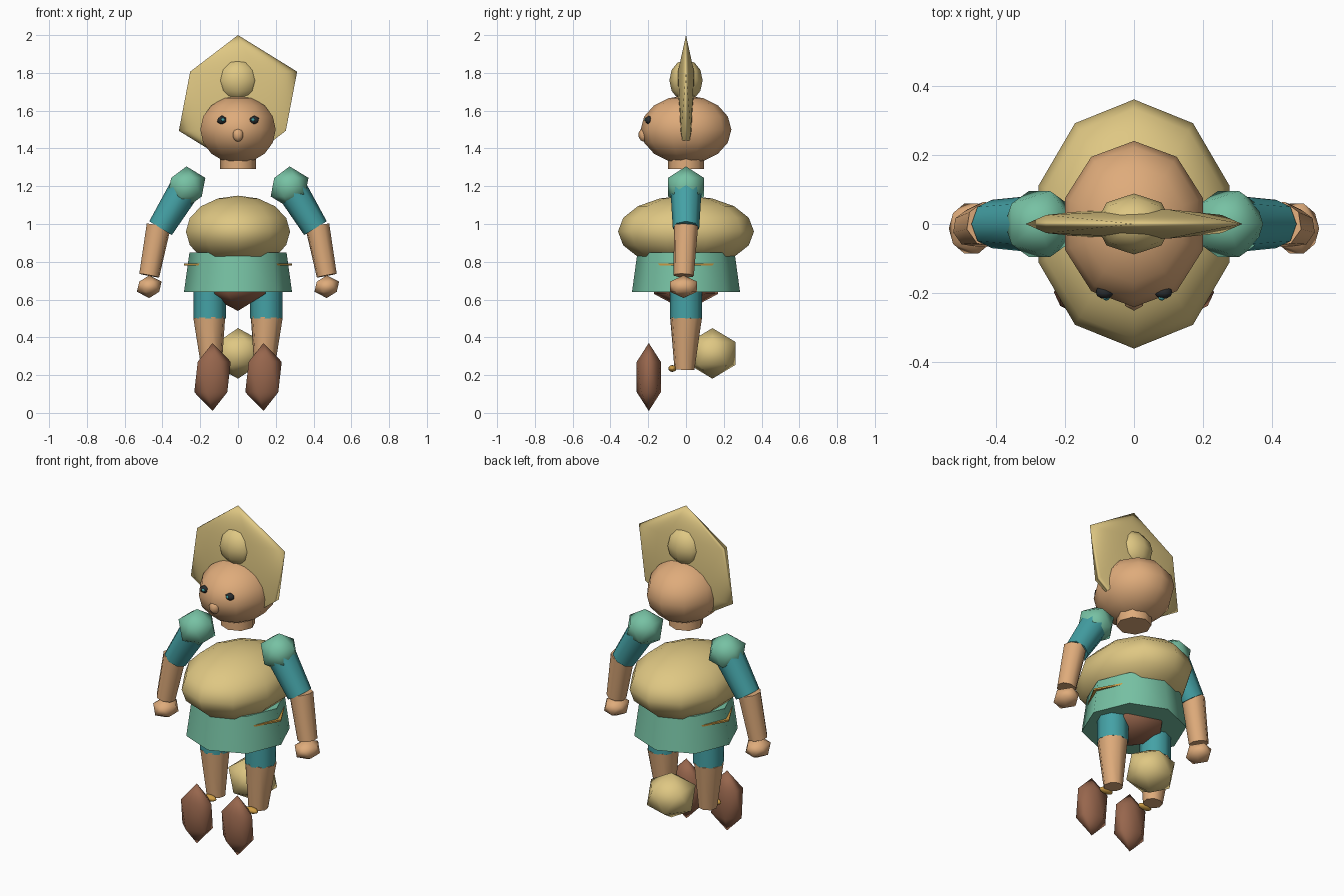
import bpy, math
from mathutils import Vector

if "Cube" in bpy.data.objects:
    bpy.data.objects.remove(bpy.data.objects["Cube"])


def material(name, rgb):
    m = bpy.data.materials.new(name)
    m.diffuse_color = [(c / 255) ** 2.2 for c in rgb] + [1]
    m.use_nodes = True
    m.node_tree.nodes["Principled BSDF"].inputs["Base Color"].default_value = m.diffuse_color
    return m


STRAW = material("straw_yellow", (222, 198, 130))
SKIN = material("skin", (222, 170, 122))
GREEN = material("sea_green", (118, 192, 162))
TEAL = material("teal", (70, 160, 164))
BROWN = material("brown", (150, 102, 78))
GOLD = material("gold", (205, 155, 70))
DARK = material("dark", (45, 48, 50))


def finish(name, mat, angle=180):
    o = bpy.context.object
    o.name = name
    o.data.materials.append(mat)
    if angle == 180:
        bpy.ops.object.shade_smooth()
    else:
        bpy.ops.object.shade_smooth_by_angle(angle=math.radians(angle))
    return o


def ico(name, mat, loc, size, sub=1):
    bpy.ops.mesh.primitive_ico_sphere_add(subdivisions=sub, radius=1, location=loc)
    bpy.context.object.scale = size
    return finish(name, mat)


def ball(name, mat, loc, size, segments=10, rings=8):
    bpy.ops.mesh.primitive_uv_sphere_add(segments=segments, ring_count=rings, radius=1, location=loc)
    bpy.context.object.scale = size
    return finish(name, mat)


def limb(name, mat, a, b, ra, rb, sides=8):
    """Tapered cylinder from point a to point b."""
    a, b = Vector(a), Vector(b)
    bpy.ops.mesh.primitive_cone_add(vertices=sides, radius1=ra, radius2=rb,
                                    depth=(b - a).length, location=(a + b) / 2)
    bpy.context.object.rotation_euler = (b - a).to_track_quat('Z', 'Y').to_euler()
    return finish(name, mat, 60)


# Head, neck and hair
ball("head", SKIN, (0, 0, 1.5), (0.21, 0.24, 0.18))
limb("neck", SKIN, (0, 0, 1.29), (0, 0, 1.42), 0.095, 0.095)
ico("hair_fan", STRAW, (0, 0, 1.65), (0.35, 0.05, 0.35))
ball("hair_bun", STRAW, (0, 0, 1.76), (0.112, 0.088, 0.11), 8, 6)
ball("nose", SKIN, (0, -0.222, 1.472), (0.032, 0.03, 0.037), 6, 5)

# Torso, skirt and pelvis
ball("torso", STRAW, (0, 0, 0.96), (0.29, 0.36, 0.19))
limb("skirt", GREEN, (0, 0, 0.64), (0, 0, 0.85), 0.286, 0.257)
ico("pelvis", BROWN, (0, 0, 0.703), (0.2, 0.2, 0.163))
ico("tail", STRAW, (0, 0.14, 0.315), (0.15, 0.145, 0.134))

for side, s in (("left", -1), ("right", 1)):
    # Eyes
    ico(side + "_eye", DARK, (s * 0.085, -0.197, 1.55), (0.029, 0.022, 0.024))
    ico(side + "_iris", TEAL, (s * 0.08, -0.213, 1.552), (0.011, 0.009, 0.01))
    # Arms
    ico(side + "_shoulder", GREEN, (s * 0.273, 0, 1.195), (0.112, 0.112, 0.11))
    limb(side + "_upper_arm", TEAL, (s * 0.28, 0, 1.19), (s * 0.41, 0, 0.978), 0.083, 0.07)
    limb(side + "_forearm", SKIN, (s * 0.42, 0, 0.99), (s * 0.47, -0.012, 0.727), 0.066, 0.055)
    ico(side + "_hand", SKIN, (s * 0.47, -0.013, 0.668), (0.073, 0.085, 0.06))
    # Legs
    limb(side + "_short_leg", TEAL, (s * 0.15, 0, 0.69), (s * 0.15, 0, 0.5), 0.086, 0.086)
    limb(side + "_shin", SKIN, (s * 0.152, 0, 0.505), (s * 0.14, -0.008, 0.23), 0.086, 0.054)
    ico(side + "_boot", BROWN, (s * 0.135, -0.197, 0.19), (0.108, 0.075, 0.18))
    ball(side + "_buckle", GOLD, (s * 0.138, -0.072, 0.235), (0.045, 0.022, 0.018), 8, 6)
    # Bent flat trim on the hip
    inner, outer = [(0.17, -0.155), (0.258, 0), (0.17, 0.155)], [(0.193, -0.168), (0.286, 0), (0.193, 0.168)]
    verts = [(s * x, y, z) for z in (0.78, 0.79) for x, y in inner + outer]
    faces = []
    for i in (0, 1):
        faces += [(i, i + 1, i + 4, i + 3), (i + 6, i + 9, i + 10, i + 7),
                  (i + 3, i + 4, i + 10, i + 9), (i, i + 6, i + 7, i + 1)]
    faces += [(0, 3, 9, 6), (2, 8, 11, 5)]
    if s > 0:
        faces = [f[::-1] for f in faces]
    mesh = bpy.data.meshes.new(side + "_hip_trim")
    mesh.from_pydata(verts, [], faces)
    mesh.materials.append(GOLD)
    # keep face normals pointing outward
    import bmesh
    bm = bmesh.new()
    bm.from_mesh(mesh)
    bmesh.ops.recalc_face_normals(bm, faces=bm.faces)
    bm.to_mesh(mesh)
    bm.free()
    bpy.context.collection.objects.link(bpy.data.objects.new(side + "_hip_trim", mesh))
